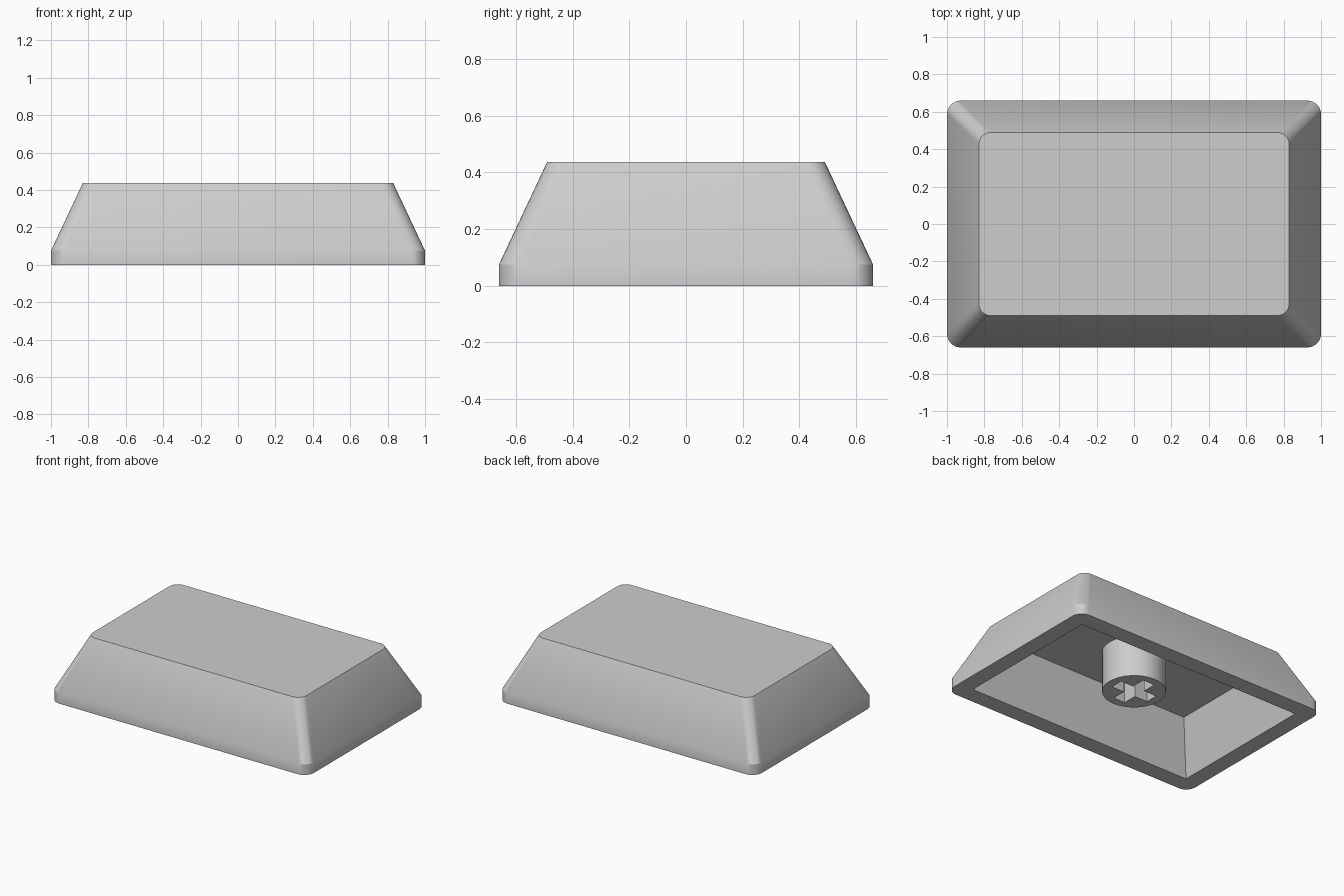
import bpy
import bmesh
from math import sin, cos, pi, radians
from mathutils import Vector

default = bpy.data.objects.get("Cube")
if default:
    bpy.data.objects.remove(default, do_unlink=True)

grey = bpy.data.materials.new("grey plastic")
grey.use_nodes = True
colour = (0.61, 0.61, 0.61, 1)
grey.diffuse_color = colour
grey.node_tree.nodes["Principled BSDF"].inputs["Base Color"].default_value = colour

CORNER_STEPS = 8


def rounded_rect(bm, half_x, half_y, radius, z):
    """Ring of vertices around a rectangle; radius 0 gives sharp corners."""
    ring = []
    for corner, (sx, sy) in enumerate([(1, 1), (-1, 1), (-1, -1), (1, -1)]):
        cx, cy = sx * (half_x - radius), sy * (half_y - radius)
        for i in range(CORNER_STEPS + 1):
            a = (corner + i / CORNER_STEPS) * pi / 2
            ring.append(bm.verts.new((cx + radius * cos(a), cy + radius * sin(a), z)))
    return ring


def finish(bm, name):
    bmesh.ops.recalc_face_normals(bm, faces=bm.faces)
    mesh = bpy.data.meshes.new(name)
    bm.to_mesh(mesh)
    bm.free()
    mesh.materials.append(grey)
    obj = bpy.data.objects.new(name, mesh)
    bpy.context.collection.objects.link(obj)
    bpy.ops.object.select_all(action='DESELECT')
    obj.select_set(True)
    bpy.context.view_layer.objects.active = obj
    bpy.ops.object.shade_smooth_by_angle(angle=radians(30))
    return obj


# Hollow cap: top face, sloped sides, short skirt, rim, tapered cavity
CEILING = 0.363
bm = bmesh.new()
rings = [rounded_rect(bm, *spec) for spec in (
    (0.83, 0.49, 0.065, 0.437),
    (1.0, 0.66, 0.074, 0.075),
    (1.0, 0.66, 0.074, 0.0),
    (0.885, 0.54, 0.0, 0.0),
    (0.775, 0.43, 0.0, CEILING),
)]
for a, b in zip(rings, rings[1:]):
    for i in range(len(a)):
        j = (i + 1) % len(a)
        bm.faces.new((a[i], a[j], b[j], b[i]))
bm.faces.new(rings[0])
bm.faces.new(rings[-1])
bmesh.ops.remove_doubles(bm, verts=bm.verts, dist=0.0001)
finish(bm, "cap_shell")

# Round stem with a cross-shaped socket
STEM_Z, STEM_R = 0.075, 0.203
ARM, SLOT = 0.146, 0.045
bm = bmesh.new()
circle = [(STEM_R * cos(2 * pi * i / 48), STEM_R * sin(2 * pi * i / 48)) for i in range(48)]
cross = []
for q in range(4):
    c, s = round(cos(q * pi / 2)), round(sin(q * pi / 2))
    for x, y in ((ARM, -SLOT), (ARM, SLOT), (SLOT, SLOT)):
        cross.append((c * x - s * y, s * x + c * y))
for outline in (circle, cross):
    verts = [bm.verts.new((x, y, STEM_Z)) for x, y in outline]
    for i, v in enumerate(verts):
        bm.edges.new((v, verts[(i + 1) % len(verts)]))
bmesh.ops.triangle_fill(bm, use_beauty=True, edges=bm.edges[:], normal=Vector((0, 0, -1)))
result = bmesh.ops.extrude_face_region(bm, geom=bm.faces[:], use_keep_orig=True)
top = [g for g in result["geom"] if isinstance(g, bmesh.types.BMVert)]
bmesh.ops.translate(bm, verts=top, vec=(0, 0, CEILING + 0.002 - STEM_Z))
finish(bm, "stem")
